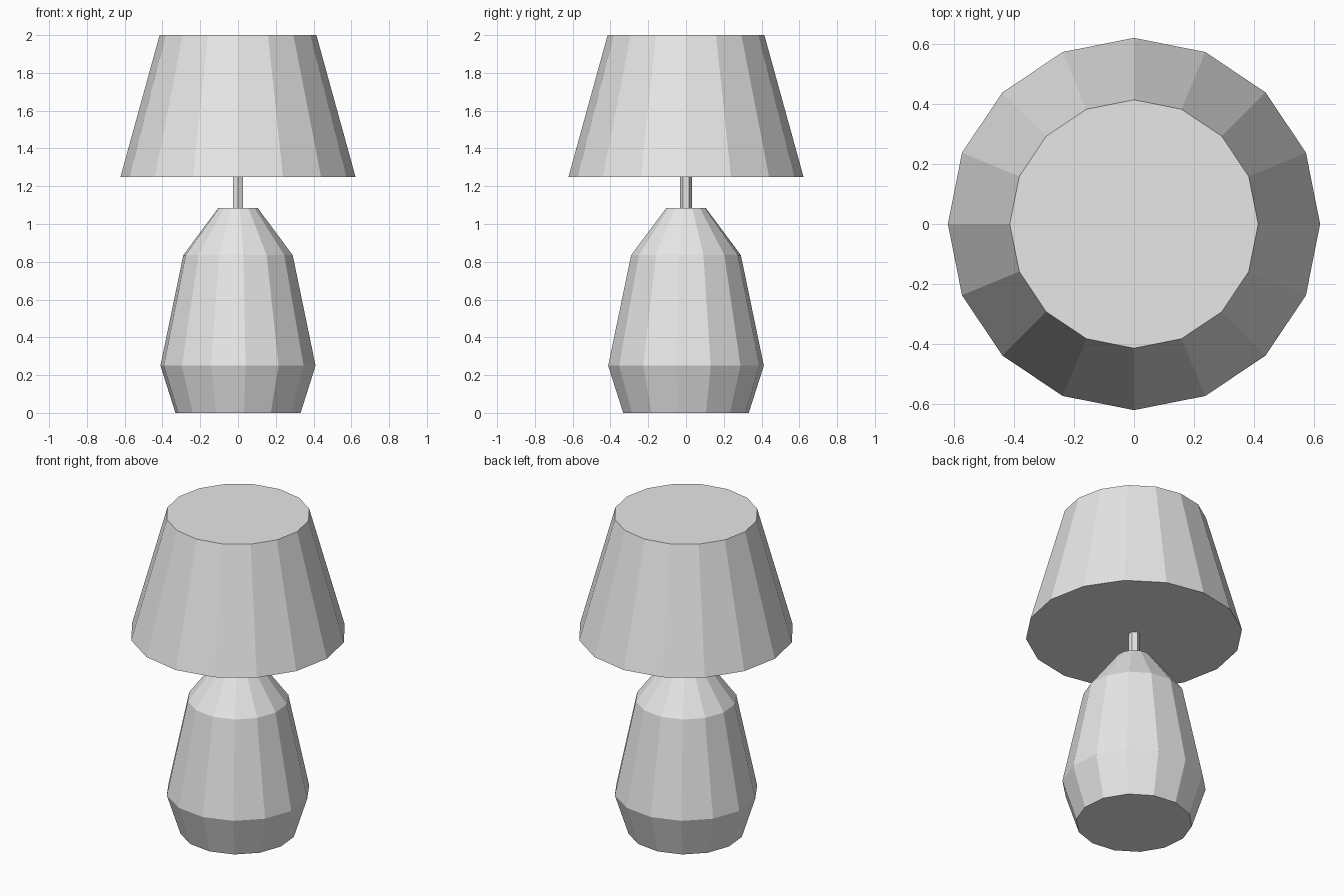
import bpy
import bmesh
from math import cos, sin, radians, tau

cube = bpy.data.objects.get("Cube")
if cube:
    bpy.data.objects.remove(cube, do_unlink=True)

grey = bpy.data.materials.new("plain_grey")
grey.use_nodes = True
grey.diffuse_color = (0.8, 0.8, 0.8, 1)
grey.node_tree.nodes["Principled BSDF"].inputs["Base Color"].default_value = (0.8, 0.8, 0.8, 1)


def turned_part(name, profile, sides, start=0.0):
    """Flat-faced solid of revolution from (radius, height) pairs, capped at both ends."""
    bm = bmesh.new()
    rings = []
    for radius, z in profile:
        angles = [radians(start) + tau * i / sides for i in range(sides)]
        rings.append([bm.verts.new((radius * cos(a), radius * sin(a), z)) for a in angles])
    for low, high in zip(rings, rings[1:]):
        for i in range(sides):
            j = (i + 1) % sides
            bm.faces.new((low[i], low[j], high[j], high[i]))
    bm.faces.new(rings[0][::-1])
    bm.faces.new(rings[-1])
    mesh = bpy.data.meshes.new(name)
    bm.to_mesh(mesh)
    bm.free()
    mesh.materials.append(grey)
    obj = bpy.data.objects.new(name, mesh)
    bpy.context.collection.objects.link(obj)
    return obj


# Faceted base, slightly rotated about its axis
turned_part("lamp_base", [(0.334, 0), (0.414, 0.25), (0.292, 0.835), (0.105, 1.085)],
            sides=14, start=-7.3)

# Thin hexagonal stem between base and shade
turned_part("stem", [(0.032, 1.07), (0.032, 1.26)], sides=6, start=30)

# Closed tapered shade
turned_part("lamp_shade", [(0.622, 1.25), (0.415, 2.0)], sides=16)
